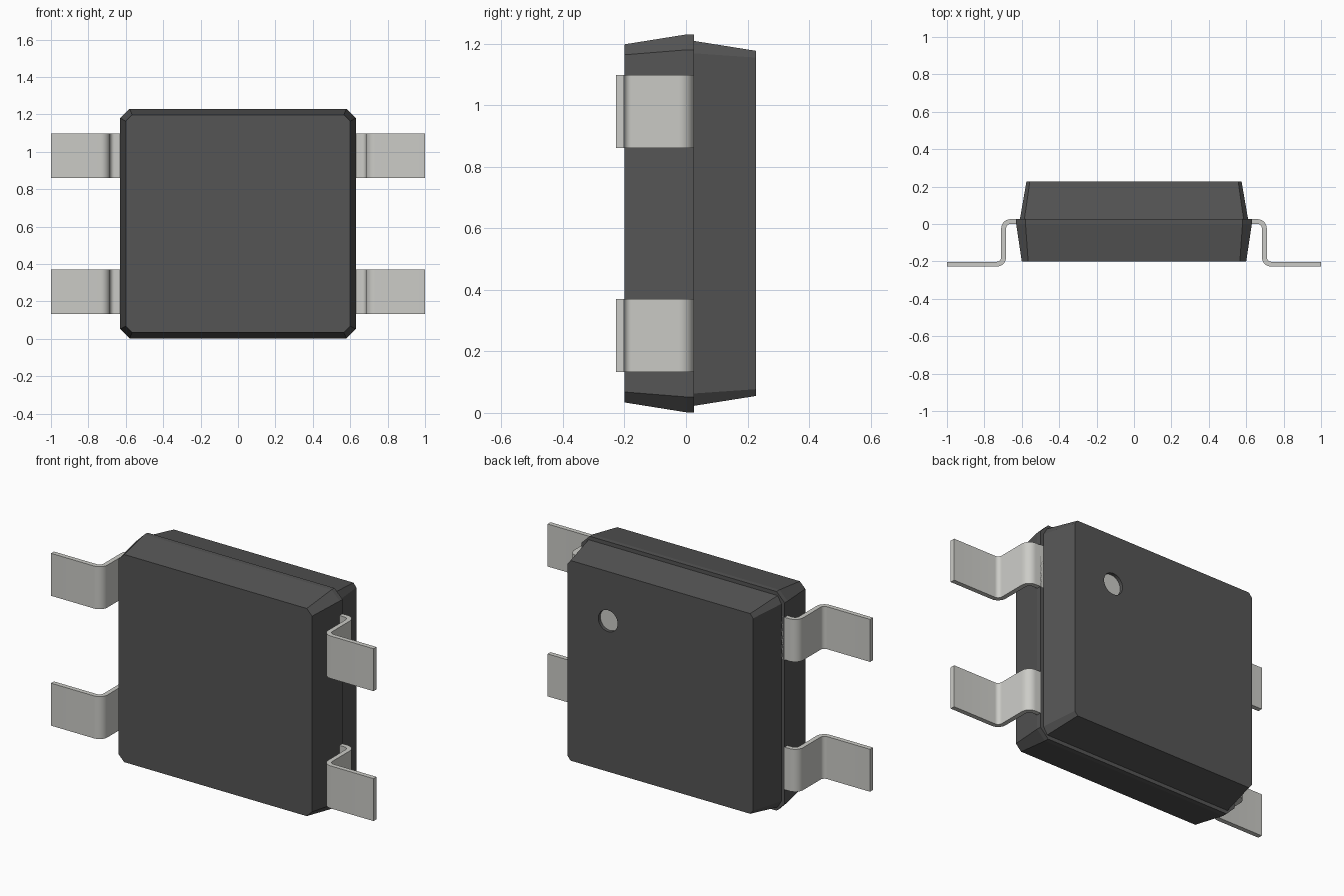
import bpy, bmesh, math

if "Cube" in bpy.data.objects:
    bpy.data.objects.remove(bpy.data.objects["Cube"])


def material(name, color):
    m = bpy.data.materials.new(name)
    m.diffuse_color = (*color, 1)
    m.use_nodes = True
    m.node_tree.nodes["Principled BSDF"].inputs["Base Color"].default_value = m.diffuse_color
    return m


DARK = material("dark_plastic", (0.09, 0.09, 0.09))
METAL = material("tin_metal", (0.6, 0.6, 0.57))


def finish(bm, name, mat):
    bmesh.ops.recalc_face_normals(bm, faces=bm.faces)
    me = bpy.data.meshes.new(name)
    bm.to_mesh(me)
    bm.free()
    ob = bpy.data.objects.new(name, me)
    bpy.context.collection.objects.link(ob)
    me.materials.append(mat)
    return ob


def loft(name, sections, mat):
    """Stack of chamfered rectangles: (y, half width, bottom, top, chamfer x, chamfer z)."""
    bm = bmesh.new()
    rings = []
    for y, w, z0, z1, cx, cz in sections:
        pts = [(w, z0 + cz), (w, z1 - cz), (w - cx, z1), (cx - w, z1),
               (-w, z1 - cz), (-w, z0 + cz), (cx - w, z0), (w - cx, z0)]
        rings.append([bm.verts.new((x, y, z)) for x, z in pts])
    for a, b in zip(rings, rings[1:]):
        for i in range(8):
            j = (i + 1) % 8
            bm.faces.new((a[i], a[j], b[j], b[i]))
    bm.faces.new(rings[0])
    bm.faces.new(rings[-1])
    return finish(bm, name, mat)


def disc(name, y0, y1, radius, mat):
    """Round plug along y at the marker position."""
    bm = bmesh.new()
    bmesh.ops.create_cone(bm, cap_ends=True, segments=32, radius1=radius,
                          radius2=radius, depth=y1 - y0)
    ob = finish(bm, name, mat)
    ob.rotation_euler.x = math.pi / 2
    ob.location = (0.325, (y0 + y1) / 2, 0.90)
    return ob


# Two moulded body halves
loft("body_front", [(-0.20, 0.60, 0.034, 1.198, 0.034, 0.034),
                    (0.0, 0.63, 0.002, 1.23, 0.05, 0.05),
                    (0.026, 0.63, 0.002, 1.23, 0.05, 0.05)], DARK)
back = loft("body_back", [(0.026, 0.61, 0.023, 1.209, 0.024, 0.04),
                          (0.227, 0.575, 0.055, 1.177, 0.018, 0.022)], DARK)

# Round recess on the back with a pale floor
cutter = disc("recess_cutter", 0.207, 0.26, 0.06, METAL)
cutter.hide_render = True
cut = back.modifiers.new("recess", "BOOLEAN")
cut.operation = "DIFFERENCE"
cut.solver = "EXACT"
cut.object = cutter
bpy.context.view_layer.objects.active = back
bpy.ops.object.modifier_apply(modifier=cut.name)
bpy.data.objects.remove(cutter)
disc("marker_dot", 0.203, 0.2085, 0.06, METAL)

# Gull-wing lead profile: centre line points with their normals
T, R, XM, YT, YB, N = 0.026, 0.037, 0.697, 0.013, -0.215, 8
line = [(0.55, YT, 0, 1)]
for i in range(N + 1):
    a = math.pi / 2 * (1 - i / N)
    c, s = math.cos(a), math.sin(a)
    line.append((XM - R + R * c, YT - R + R * s, c, s))
for i in range(N + 1):
    a = math.pi + math.pi / 2 * i / N
    c, s = math.cos(a), math.sin(a)
    line.append((XM + R + R * c, YB + R + R * s, -c, -s))
line.append((1.0, YB, 0, 1))


def lead(name, z0, z1):
    bm = bmesh.new()
    rings = []
    for x, y, nx, ny in line:
        h = T / 2
        rings.append([bm.verts.new((x + k * h * nx, y + k * h * ny, z))
                      for k, z in ((1, z0), (1, z1), (-1, z1), (-1, z0))])
    for a, b in zip(rings, rings[1:]):
        for i in range(4):
            j = (i + 1) % 4
            bm.faces.new((a[i], a[j], b[j], b[i]))
    bm.faces.new(rings[0])
    bm.faces.new(rings[-1])
    ob = finish(bm, name, METAL)
    ob.modifiers.new("other_side", "MIRROR")
    bpy.ops.object.select_all(action="DESELECT")
    ob.select_set(True)
    bpy.context.view_layer.objects.active = ob
    bpy.ops.object.shade_smooth_by_angle(angle=math.radians(30))


# Lead pairs, mirrored left to right
lead("lower_leads", 0.133, 0.371)
lead("upper_leads", 0.861, 1.099)
